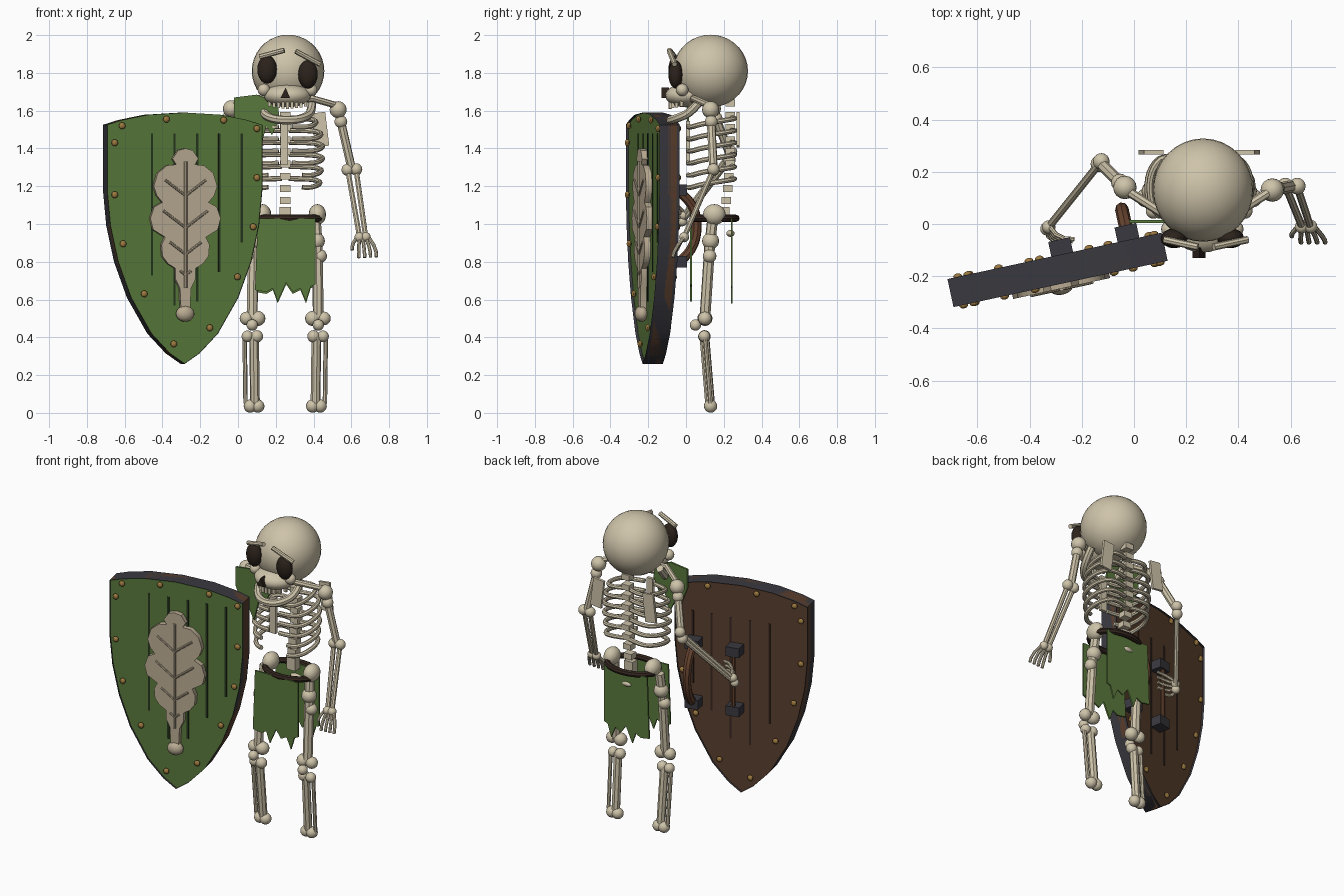
import bpy, bmesh, math
from mathutils import Matrix, Vector

if "Cube" in bpy.data.objects:
    bpy.data.objects.remove(bpy.data.objects["Cube"])


def material(name, *rgb):
    m = bpy.data.materials.new(name)
    m.use_nodes = True
    m.diffuse_color = (*rgb, 1)
    m.node_tree.nodes["Principled BSDF"].inputs["Base Color"].default_value = (*rgb, 1)
    return m


BONE = material("bone", .62, .55, .40)
PALE = material("carved_tan", .49, .41, .29)
SOCKET = material("socket_dark", .025, .016, .011)
CLOTH = material("green", .10, .19, .045)
GROOVE = material("groove_green", .018, .035, .012)
IRON = material("iron", .040, .040, .050)
BRASS = material("brass", .33, .19, .05)
WOOD = material("wood_brown", .10, .048, .026)
DARK = material("dark_leather", .035, .020, .014)
STRAP = material("strap_leather", .13, .055, .028)

MID = .25                                   # body centre line
WORLD = Matrix.Identity(4)
SHIELD = Matrix.Translation((-.293, -.176, 0)) @ Matrix.Rotation(math.radians(12.2), 4, 'Z')


def add(name, me, mats, place=WORLD):
    if not isinstance(mats, list):
        mats = [mats]
    me.materials.clear()
    for m in mats:
        me.materials.append(m)
    me.shade_smooth()
    me.set_sharp_from_angle(angle=math.radians(40))
    ob = bpy.data.objects.new(name, me)
    ob.matrix_world = place
    bpy.context.collection.objects.link(ob)
    return ob


def from_bm(name, bm, mats, place=WORLD):
    bmesh.ops.recalc_face_normals(bm, faces=bm.faces)
    me = bpy.data.meshes.new(name)
    bm.to_mesh(me)
    bm.free()
    return add(name, me, mats, place)


def ball(name, c, r, mat=BONE, place=WORLD, seg=16):
    r = r if isinstance(r, tuple) else (r, r, r)
    bm = bmesh.new()
    bmesh.ops.create_uvsphere(bm, u_segments=seg, v_segments=seg // 2 + 2, radius=1,
                              matrix=Matrix.Translation(c) @ Matrix.Diagonal((*r, 1)))
    return from_bm(name, bm, mat, place)


def box(name, c, size, mat=BONE, place=WORLD, turn=0):
    bm = bmesh.new()
    bmesh.ops.create_cube(bm, size=1, matrix=Matrix.Translation(c)
                          @ Matrix.Rotation(turn, 4, 'Y') @ Matrix.Diagonal((*size, 1)))
    return from_bm(name, bm, mat, place)


def tube(name, pts, r, mat=BONE, place=WORLD, smooth=False, loop=False):
    cu = bpy.data.curves.new(name, 'CURVE')
    cu.dimensions = '3D'
    cu.bevel_depth, cu.bevel_resolution = r, 2
    cu.use_fill_caps = True
    cu.resolution_u = 4
    sp = cu.splines.new('NURBS' if smooth else 'POLY')
    sp.points.add(len(pts) - 1)
    for p, co in zip(sp.points, pts):
        p.co = (*co, 1)
    if smooth:
        sp.order_u, sp.use_endpoint_u = 3, True
    sp.use_cyclic_u = loop
    tmp = bpy.data.objects.new(name + "_path", cu)
    me = bpy.data.meshes.new_from_object(tmp)
    bpy.data.objects.remove(tmp)
    return add(name, me, mat, place)


def extrude(bm, y0, y1):
    got = bmesh.ops.extrude_face_region(bm, geom=bm.faces[:])["geom"]
    for v in bm.verts:
        v.co.y = y0
    for v in got:
        if isinstance(v, bmesh.types.BMVert):
            v.co.y = y1


def plate(name, pts, y0, y1, mat, place=WORLD):
    bm = bmesh.new()
    bm.faces.new([bm.verts.new((x, 0, z)) for x, z in pts])
    extrude(bm, y0, y1)
    return from_bm(name, bm, mat, place)


def both(half):
    """Close a half profile that runs from top to bottom on the centre line."""
    return half + [(-x, z) for x, z in reversed(half) if x > 0]


# Skull
ball("skull", (.265, .13, 1.81), (.192, .198, .192), seg=32)
ball("upper_jaw", (.262, 0, 1.68), (.125, .11, .062), seg=24)
for s, side in ((-1, "right"), (1, "left")):
    ball(side + "_eye_socket", (.262 + s * .108, -.055, 1.805 - s * .013), (.052, .038, .075), SOCKET)
    ball(side + "_cheek", (.262 + s * .125, -.02, 1.71), .033)
tube("right_brow", [(.115, -.06, 1.885), (.245, -.088, 1.92)], .014)
tube("left_brow", [(.305, -.088, 1.915), (.435, -.06, 1.845)], .014)
plate("nose_hole", [(.225, 1.668), (.275, 1.668), (.252, 1.722)], -.13, -.09, SOCKET)
for i in range(9):
    a = (i - 4) / 4
    box("tooth", (.262 + a * .095, -.085 + a * a * .06, 1.628 + a * a * .012), (.017, .016, .036))
tube("lower_jaw", [(.13, .08, 1.66), (.125, .03, 1.59), (.18, -.06, 1.555), (.262, -.09, 1.548),
                   (.34, -.06, 1.555), (.395, .03, 1.59), (.39, .08, 1.66)], .023, smooth=True)

# Spine, ribcage and shoulder blades
for i in range(10):
    z = 1.64 - i * .0645
    box("vertebra", (MID, .235 - .03 * max(0, i - 5) / 4, z), (.055, .05, .036))
box("sternum", (MID - .005, .01, 1.43), (.042, .02, .23))
for s, side in ((-1, "right"), (1, "left")):
    for i in range(6):
        z, w = 1.56 - i * .064, (.155, .18, .188, .188, .182, .175)[i]
        tip = .035 if i < 4 else .09
        tube(side + "_rib", [(MID + s * x, y, z - d) for x, y, d in (
            (.02, .24, 0), (w * .7, .275, 0), (w * 1.05, .2, .012), (w * 1.05, .08, .03),
            (w * .75, .02, .05), (tip, .012, .045))], .0135, smooth=True)
    box(side + "_shoulder_blade", (MID + s * .185, .275, 1.5), (.075, .016, .18), turn=s * -.12)
    tube(side + "_collar_bone", [(MID + s * .04, .03, 1.645), (MID + s * .14, .04, 1.665),
                                 (MID + s * .28, .13, 1.625)], .018)

# Pelvis and belt
for s, side in ((-1, "right"), (1, "left")):
    ball(side + "_hip_bone", (.275 + s * .145, .15, 1.05), (.046, .06, .055))
box("sacrum", (MID, .205, 1.05), (.06, .05, .08))
ball("tail_bone", (MID, .235, .95), (.04, .022, .018))
ring = [i * math.tau / 24 for i in range(24)]
tube("belt", [(.272 + .165 * math.cos(a), .15 + .115 * math.sin(a), 1.03) for a in ring],
     .019, DARK, loop=True)

# Torn cloths
rag = [(.41, .68), (.385, .67), (.36, .59), (.33, .66), (.29, .64), (.255, .69),
       (.21, .59), (.185, .66), (.15, .64), (.09, .65)]
plate("front_loincloth", [(.105, 1.03), (.41, 1.03)] + rag, .022, .032, CLOTH)
plate("back_loincloth", [(.105, 1.03), (.41, 1.03)] + [(x, z - .01) for x, z in rag], .237, .247, CLOTH)
plate("torn_scarf", [(-.02, 1.67), (.1, 1.685), (.21, 1.64), (.22, 1.56), (.18, 1.47), (.15, 1.52),
                     (.11, 1.36), (.07, 1.44), (.04, 1.4), (-.02, 1.55)], .004, .016, CLOTH)

# Legs
for s, side in ((-1, "right"), (1, "left")):
    X = lambda d: MID + s * d
    ball(side + "_hip_joint", (X(.165), .13, .91), .045)
    ball(side + "_upper_knob", (X(.185), .125, .83), .036)
    tube(side + "_thigh_bone", [(X(.16), .14, 1.02), (X(.17), .125, .88), (X(.175), .1, .5)], .029)
    for name, d, y, z, r in (("knee_inner", .145, .1, .5, .04), ("knee_outer", .205, .1, .5, .036),
                             ("knee_cap", .175, .05, .465, .03), ("shin_top_inner", .15, .097, .405, .033),
                             ("shin_top_outer", .2, .097, .405, .031), ("ankle_inner", .145, .13, .036, .035),
                             ("ankle_outer", .185, .13, .036, .035)):
        ball(side + "_" + name, (X(d), y, z), r)
    tube(side + "_shin_bone", [(X(.165), .097, .41), (X(.16), .128, .04)], .026)
    tube(side + "_calf_bone", [(X(.215), .1, .41), (X(.21), .13, .05)], .012)


def arm(side, shoulder, elbow, wrist, fwd, across, curl):
    sh, el, wr, f, c, k = (Vector(v) for v in (shoulder, elbow, wrist, fwd, across, curl))
    ball(side + "_shoulder", sh, .045)
    ball(side + "_arm_knob", sh.lerp(el, .2), .034)
    tube(side + "_upper_arm", [sh, el], .023)
    for t in (-1, 1):
        ball(side + "_elbow", el + c * t * .023, .032)
        ball(side + "_wrist", wr + c * t * .017, .026)
        tube(side + "_forearm_bone", [el + c * t * .022, wr + c * t * .016], .0145)
    # hand: four bent fingers and a thumb
    for i in range(5):
        o = c * (i - 2) * .022
        n = .6 if i == 0 else 1
        p = wr + o * .7
        q = wr + o * 1.2 + f * .06 * n
        tube(side + "_finger", [p, q, q + (f + k) * .035 * n + o * .2, q + (f + k * 2) * .05 * n + o * .2], .0095)


arm("left", (.53, .13, 1.605), (.603, .145, 1.288), (.66, -.01, .93),
    (.1, -.55, -.75), (1, 0, .05), (0, 0, -.25))
arm("right", (-.035, .14, 1.61), (-.13, .235, 1.36), (-.33, -.015, 1.03),
    (.35, -.6, .2), (.2, .2, .95), (.5, .1, 0))

# Shield body: rim and two-coloured board from one outline
outline = both([(0, 1.59), (.2, 1.578), (.34, 1.55), (.42, 1.525), (.42, 1.18), (.402, .99),
                (.36, .8), (.29, .61), (.18, .42), (.08, .315), (0, .26)])
for part in ("shield_rim", "shield_board"):
    bm = bmesh.new()
    face = bm.faces.new([bm.verts.new((x, 0, z)) for x, z in outline])
    rim = bmesh.ops.inset_region(bm, faces=[face], thickness=.075,
                                 use_boundary=True, use_even_offset=True)["faces"]
    drop = [f for f in bm.faces if (f in rim) == (part == "shield_board")]
    bmesh.ops.delete(bm, geom=drop, context='FACES')
    if part == "shield_rim":
        extrude(bm, -.055, .055)
        from_bm(part, bm, IRON, SHIELD)
    else:
        extrude(bm, -.04, .04)
        board = from_bm(part, bm, [CLOTH, WOOD], SHIELD)
        for p in board.data.polygons:
            p.material_index = 0 if p.center.y < -.01 else 1

# Board grooves and rim studs on both faces
for u in (-.175, -.053, .07, .19, .31):
    low = .5 + abs(u) * 1.3
    for name, y, top, mat in (("front_groove", -.041, 1.48, GROOVE), ("back_groove", .041, 1.37, DARK)):
        box(name, (u, y, (top + low) / 2), (.012, .006, top - low), mat, SHIELD)
for u, z in ((-.34, 1.52), (-.1, 1.555), (.21, 1.55), (.39, 1.505), (-.38, 1.43), (-.38, 1.155),
             (-.335, .895), (-.22, .63), (-.06, .365), (.39, 1.245), (.37, .985), (.285, .72), (.135, .45)):
    for y in (-.056, .056):
        ball("rim_stud", (u, y, z), (.018, .013, .018), BRASS, SHIELD, seg=10)

# Carved leaf emblem
leaf = [(0, 1.4), (.04, 1.39), (.07, 1.345), (.05, 1.315), (.1, 1.31), (.15, 1.27), (.172, 1.2),
        (.155, 1.15), (.125, 1.115), (.17, 1.09), (.19, 1.03), (.175, .97), (.11, .93), (.13, .89),
        (.125, .83), (.095, .79), (.055, .765), (.055, .71), (.03, .66), (.025, .55), (0, .54)]
plate("leaf", both(leaf), -.073, -.035, PALE, SHIELD)
tube("leaf_midrib", [(0, -.074, 1.33), (0, -.074, .66)], .009, PALE, SHIELD)
for s in (-1, 1):
    for z, w in ((1.15, .11), (.98, .12), (.84, .085), (.73, .03)):
        tube("leaf_vein", [(0, -.074, z), (s * w, -.074, z + w * .75)], .007, PALE, SHIELD)
ball("leaf_stem_knob", (0, -.062, .525), (.05, .035, .042), PALE, SHIELD)

# Grip and arm strap on the back
for u in (.03, .29):
    for z in (1.18, .8):
        box("strap_block", (u, .075, z), (.085, .075, .06), IRON, SHIELD)
tube("hand_grip", [(.03, .095, 1.18), (.03, .095, .8)], .014, STRAP, SHIELD)
tube("arm_strap", [(.29, .08, 1.17), (.29, .15, 1.12), (.29, .185, .99), (.29, .15, .85), (.29, .08, .8)],
     .026, STRAP, SHIELD, smooth=True)
